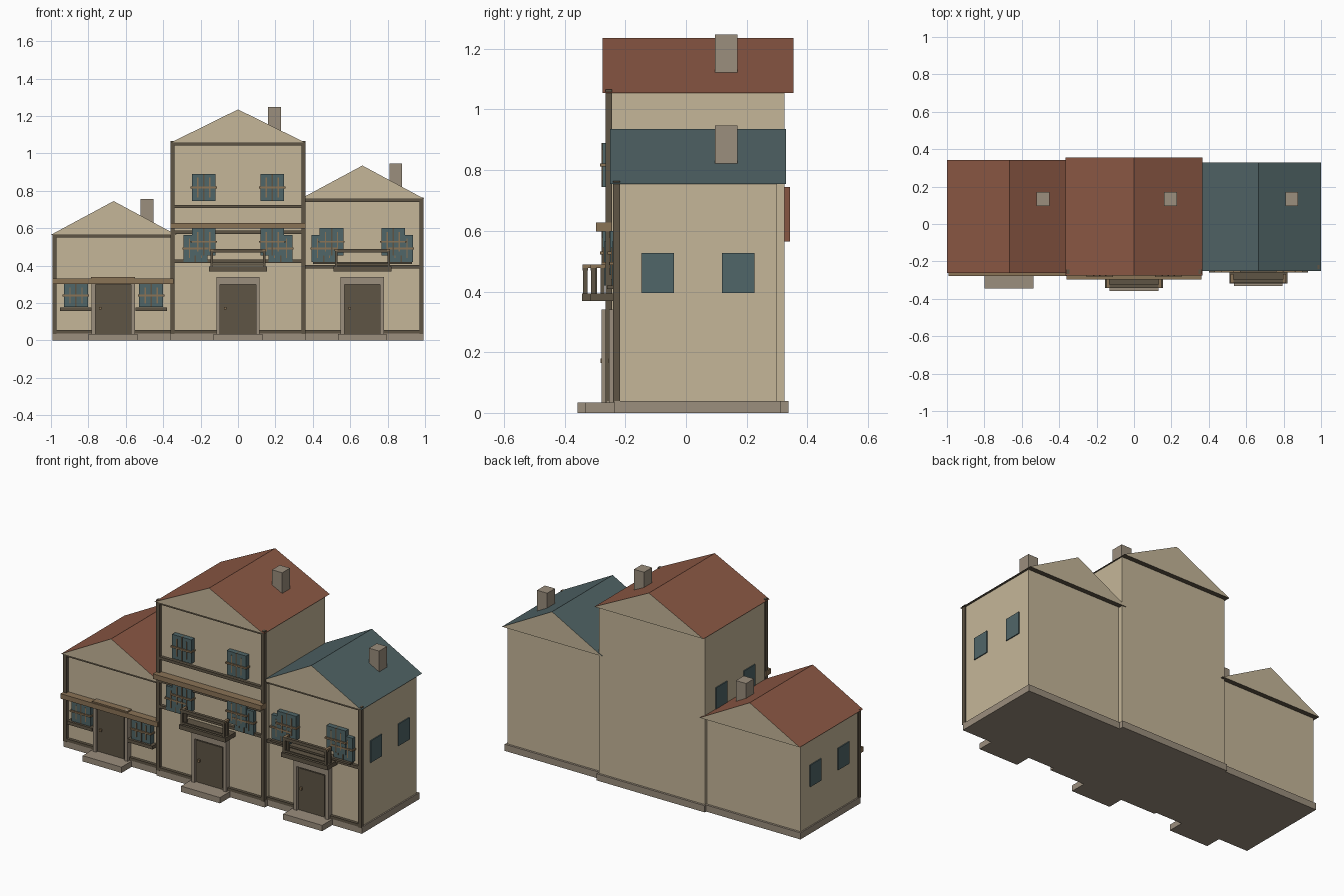
import bpy, bmesh

if "Cube" in bpy.data.objects:
    bpy.data.objects.remove(bpy.data.objects["Cube"])


def material(name, hex_colour):
    lin = []
    for i in (0, 2, 4):
        c = int(hex_colour[i:i + 2], 16) / 255
        lin.append(c / 12.92 if c <= 0.04045 else ((c + 0.055) / 1.055) ** 2.4)
    m = bpy.data.materials.new(name)
    m.diffuse_color = (*lin, 1)
    m.use_nodes = True
    m.node_tree.nodes["Principled BSDF"].inputs["Base Color"].default_value = m.diffuse_color
    return m


CREAM = material("cream plaster", "C5B699")
RED = material("red tile", "8B5844")
TEAL = material("teal slate", "506365")
GLASS = material("blue glass", "506668")
DARK = material("dark timber", "5F5545")
BROWN = material("brown timber", "8A7356")
STONE = material("grey stone", "9B8E7D")


def finish(name, bm, mats):
    me = bpy.data.meshes.new(name)
    bm.to_mesh(me)
    bm.free()
    for m in mats:
        me.materials.append(m)
    ob = bpy.data.objects.new(name, me)
    bpy.context.collection.objects.link(ob)
    return ob


def box(name, mat, x0, x1, y0, y1, z0, z1):
    bm = bmesh.new()
    bmesh.ops.create_cube(bm, size=1)
    for v in bm.verts:
        v.co = (x1 if v.co.x > 0 else x0, y1 if v.co.y > 0 else y0,
                z1 if v.co.z > 0 else z0)
    return finish(name, bm, [mat])


def roof(name, tile, cx, half, y0, y1, z0, z1):
    # triangular prism: tiled slopes, plaster gables, timber soffit
    bm = bmesh.new()
    tri = [(cx - half, z0), (cx + half, z0), (cx, z1)]
    f = bm.faces.new([bm.verts.new((x, y0, z)) for x, z in tri])
    ext = bmesh.ops.extrude_face_region(bm, geom=[f])["geom"]
    for v in ext:
        if isinstance(v, bmesh.types.BMVert):
            v.co.y = y1
    bmesh.ops.recalc_face_normals(bm, faces=bm.faces)
    for f in bm.faces:
        f.normal_update()
        f.material_index = 1 if abs(f.normal.y) > 0.5 else (0 if f.normal.z > 0 else 2)
    finish(name, bm, [tile, CREAM, DARK])


def window(name, cx, wall, z0, h, depth=0.03):
    # two glazed leaves with a gap, a centre mullion and a crossing bar
    w, y = 0.064, wall - depth
    for s in (-1, 1):
        a, b = sorted((cx + s * 0.003, cx + s * w))
        box(name + "_leaf", GLASS, a, b, y, wall, z0, z0 + h)
        m = cx + s * w / 2
        box(name + "_glazing_bar", BROWN, m - 0.003, m + 0.003, y - 0.003, y, z0 + 0.02, z0 + h - 0.02)
    box(name + "_mullion", DARK, cx - 0.004, cx + 0.004, y - 0.002, wall, z0, z0 + h)
    zm = z0 + h * 0.5
    box(name + "_cross_bar", BROWN, cx - w - 0.006, cx + w + 0.006, y - 0.008, wall, zm - 0.005, zm + 0.005)


def door(name, cx, wall):
    box(name + "_step", STONE, cx - 0.13, cx + 0.13, wall - 0.112, wall, 0, 0.035)
    for s in (-1, 1):
        a, b = sorted((cx + s * 0.095, cx + s * 0.116))
        box(name + "_jamb", STONE, a, b, wall - 0.033, wall, 0.035, 0.34)
    box(name + "_lintel", STONE, cx - 0.116, cx + 0.116, wall - 0.033, wall, 0.30, 0.34)
    box(name + "_leaf", DARK, cx - 0.095, cx + 0.095, wall - 0.018, wall, 0.035, 0.30)
    box(name + "_panel", DARK, cx - 0.085, cx + 0.085, wall - 0.023, wall, 0.045, 0.29)
    box(name + "_knob", BROWN, cx - 0.075, cx - 0.062, wall - 0.035, wall, 0.165, 0.18)


def balcony(cx, wall):
    # floor, bracket edge, posts and rails
    z, y = 0.368, wall - 0.097
    box("balcony_floor", DARK, cx - 0.155, cx + 0.155, y, wall, z, z + 0.026)
    for s in (-1, 1):
        x = cx + s * 0.14
        for yy in (y + 0.004, y + 0.035):
            box("balcony_post", DARK, x - 0.007, x + 0.007, yy, yy + 0.014, z + 0.026, 0.485)
        box("balcony_side_rail", BROWN, x - 0.008, x + 0.008, y + 0.002, y + 0.051, 0.478, 0.489)
    box("balcony_top_rail", DARK, cx - 0.147, cx + 0.147, y + 0.002, y + 0.02, 0.470, 0.489)
    box("balcony_low_rail", DARK, cx - 0.147, cx + 0.147, y + 0.004, y + 0.014, 0.40, 0.412)


def house(name, x0, x1, y0, y1, height, tile, cx, half, px0, px1):
    box(name + "_walls", CREAM, x0, x1, y0, y1, 0.02, height)
    box(name + "_plinth", STONE, px0, px1, y0 - 0.015, y1 + 0.013, 0, 0.04)
    roof(name + "_roof", tile, cx, half, y0 - 0.03, y1 + 0.03, height, height + 0.18)
    beam(name + "_base_beam", x0, x1, y0, 0.038, 0.055)
    beam(name + "_eave_beam", x0, x1, y0, height - 0.014, height + 0.003)
    chim = cx + 0.178 if cx else 0.195
    box(name + "_chimney", STONE, chim - 0.034, chim + 0.034, 0.095, 0.17,
        height + 0.03, height + 0.192)
    # side windows at a fixed share of the wall height
    zc = height * 0.61
    for side, x in ((-1, x0), (1, x1)):
        for y in (-0.093, 0.172):
            box(name + "_side_window", GLASS, x - 0.006, x + 0.006, y - 0.053, y + 0.053,
                zc - 0.066, zc + 0.066)


def beam(name, x0, x1, wall, z0, z1, depth=0.018, mat=None):
    box(name, mat or DARK, x0, x1, wall - depth, wall, z0, z1)


def post(name, x, wall, top):
    box(name, DARK, x - 0.011, x + 0.011, wall - 0.02, wall + 0.002, 0.035, top)


LY, MY, RY = -0.232, -0.246, -0.22  # front wall of each house

# left house
house("left_house", -0.985, -0.36, LY, 0.312, 0.565, RED, -0.665, 0.335, -0.993, -0.36)
post("left_corner_post", -0.982, LY, 0.57)
beam("left_canopy", -0.993, -0.345, LY, 0.302, 0.332, 0.045, BROWN)
beam("left_canopy_crest", -0.785, -0.55, LY, 0.33, 0.34, 0.04, BROWN)
door("left_door", -0.668, LY)
for x in (-0.867, -0.464):
    window("left_window", x, LY, 0.178, 0.125)
    beam("left_window_sill", x - 0.084, x + 0.084, LY, 0.157, 0.177, 0.042)

# middle house
house("middle_house", -0.355, 0.355, MY, 0.325, 1.055, RED, 0, 0.365, -0.362, 0.362)
for s in (-1, 1):
    post("middle_corner_post", s * 0.35, MY, 1.065)
    window("middle_top_window", s * 0.183, MY, 0.745, 0.145)
    window("middle_lower_window", s * 0.183, MY, 0.455, 0.145)
    window("middle_outer_window", s * 0.228, MY, 0.42, 0.145, 0.024)
beam("middle_canopy", -0.362, 0.362, MY, 0.598, 0.628, 0.05, BROWN)
for z in (0.708, 0.57, 0.415):
    beam("middle_floor_beam", -0.34, 0.34, MY, z, z + 0.017)
door("middle_door", 0, MY)
balcony(0, MY)

# right house
house("right_house", 0.36, 0.985, RY, 0.30, 0.755, TEAL, 0.665, 0.335, 0.36, 0.993)
post("right_corner_post", 0.982, RY, 0.765)
beam("right_floor_beam", 0.36, 0.97, RY, 0.385, 0.403)
beam("right_sill_beam", 0.40, 0.93, RY, 0.408, 0.420, 0.04)
for s in (-1, 1):
    window("right_window", 0.665 + s * 0.165, RY, 0.455, 0.145)
    window("right_outer_window", 0.665 + s * 0.207, RY, 0.42, 0.145, 0.024)
door("right_door", 0.665, RY)
balcony(0.665, RY)
